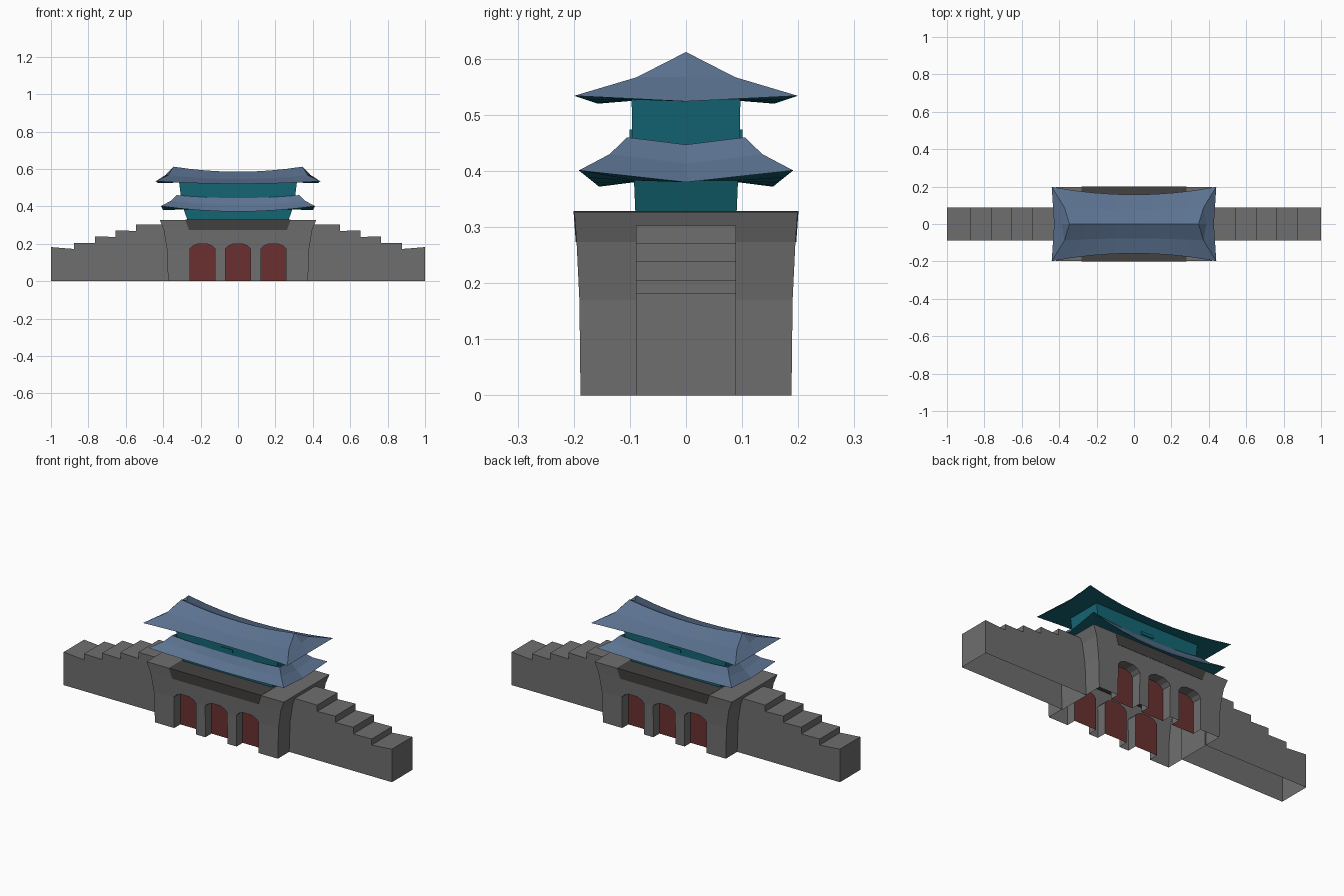
import bpy, bmesh

if "Cube" in bpy.data.objects:
    bpy.data.objects.remove(bpy.data.objects["Cube"])


def material(name, rgb):
    m = bpy.data.materials.new(name)
    m.diffuse_color = (*rgb, 1)
    m.use_nodes = True
    m.node_tree.nodes["Principled BSDF"].inputs["Base Color"].default_value = m.diffuse_color
    return m


STONE = material("grey stone", (0.158, 0.158, 0.158))
DARK = material("dark parapet stone", (0.058, 0.055, 0.052))
RED = material("red door", (0.145, 0.03, 0.03))
TEAL = material("teal timber", (0.007, 0.135, 0.18))
TILE = material("blue grey tile", (0.105, 0.168, 0.28))


def finish(bm, name, mats):
    bmesh.ops.remove_doubles(bm, verts=bm.verts[:], dist=0.0005)
    bmesh.ops.recalc_face_normals(bm, faces=bm.faces[:])
    me = bpy.data.meshes.new(name)
    bm.to_mesh(me)
    bm.free()
    ob = bpy.data.objects.new(name, me)
    bpy.context.collection.objects.link(ob)
    for m in mats:
        me.materials.append(m)
    return ob


def loft(name, rings, mats, caps=True, first_band=0):
    """Skin a stack of closed rings; the first band gets its own material slot."""
    bm = bmesh.new()
    rows = [[bm.verts.new(p) for p in r] for r in rings]
    n = len(rows[0])
    for k in range(len(rows) - 1):
        for i in range(n):
            j = (i + 1) % n
            f = bm.faces.new((rows[k][i], rows[k][j], rows[k + 1][j], rows[k + 1][i]))
            f.material_index = first_band if k == 0 else 0
    if caps:
        bm.faces.new(rows[0][::-1])
        bm.faces.new(rows[-1])
    return finish(bm, name, mats)


def rect(x, y, z):
    return [(-x, -y, z), (x, -y, z), (x, y, z), (-x, y, z)]


def prism(name, profile, y0, y1, mats):
    """Extrude an x-z outline along y."""
    return loft(name, [[(x, y, z) for x, z in profile] for y in (y0, y1)], mats)


def open_bottom(ob):
    bm = bmesh.new()
    bm.from_mesh(ob.data)
    low = [f for f in bm.faces if all(v.co.z < 0.001 for v in f.verts)]
    bmesh.ops.delete(bm, geom=low, context='FACES')
    bm.to_mesh(ob.data)
    bm.free()


# Flared stone gate base
base = loft("gate_base", [rect(0.374, 0.188, 0), rect(0.38, 0.19, 0.17),
                          rect(0.397, 0.195, 0.273), rect(0.418, 0.199, 0.327)],
            [STONE, RED])

# Three arched door niches cut into front and back
ARCH = [(-0.067, -0.1), (0.067, -0.1), (0.067, 0.172), (0.052, 0.188),
        (0.026, 0.199), (-0.026, 0.199), (-0.052, 0.188), (-0.067, 0.172)]
for side in (-1, 1):
    for cx in (-0.19, 0, 0.19):
        y0, y1 = sorted((side * 0.3, side * 0.135))
        cutter = prism("arch_cutter", [(x + cx, z) for x, z in ARCH], y0, y1, [STONE])
        cutter.hide_render = True
        mod = base.modifiers.new("arch", 'BOOLEAN')
        mod.operation = 'DIFFERENCE'
        mod.solver = 'EXACT'
        mod.object = cutter
        bpy.context.view_layer.objects.active = base
        bpy.ops.object.modifier_apply(modifier=mod.name)
        bpy.data.objects.remove(cutter)
# Niche backs are the red doors
for p in base.data.polygons:
    is_door = abs(p.normal.y) > 0.9 and abs(p.center.y) < 0.15
    p.material_index = 1 if is_door else 0
open_bottom(base)

# Dark parapet between the corner blocks
loft("parapet", [rect(0.262, 0.1965, 0.273), rect(0.282, 0.2005, 0.3285)], [DARK])

# Stepped side walls
STEPS = [(0.37, 0), (1.0, 0), (1.0, 0.182), (0.877, 0.172), (0.877, 0.205),
         (0.765, 0.203), (0.765, 0.24), (0.655, 0.236), (0.655, 0.272),
         (0.545, 0.268), (0.545, 0.303), (0.37, 0.303)]
for side, label in ((-1, "left"), (1, "right")):
    wall = prism(label + "_wall", [(side * x, z) for x, z in STEPS], -0.089, 0.089, [STONE])
    open_bottom(wall)

# Timber storeys
loft("lower_storey", [rect(0.268, 0.09, 0.32), rect(0.293, 0.093, 0.39)], [TEAL])
loft("upper_storey", [rect(0.303, 0.095, 0.43), rect(0.315, 0.097, 0.53)], [TEAL])
for side, label in ((-1, "front"), (1, "back")):
    board = [(-0.036, 0.458), (0.036, 0.458), (0.036, 0.474), (-0.036, 0.474)]
    y0, y1 = sorted((side * 0.094, side * 0.101))
    prism(label + "_sill_board", board, y0, y1, [TEAL])


def roof_ring(corner, front_mid, end_mid, n=8):
    """Ring through four corners (x, y, z), bowed towards front (y, z) and end (x, z) middles."""
    X, Y, Z = corner
    ym, zf = front_mid
    xm, ze = end_mid
    half = []
    for i in range(n + 1):
        u = 2 * i / n - 1
        half.append((X * u, -(ym + (Y - ym) * u * u), zf + (Z - zf) * u * u))
    half.append((xm, 0, ze))
    return half + [(-x, -y, z) for x, y, z in half]


# Upper hipped roof: soffit, eave, knee, ridge
loft("upper_roof", [
    roof_ring((0.312, 0.095, 0.527), (0.095, 0.525), (0.312, 0.527)),
    roof_ring((0.44, 0.199, 0.534), (0.157, 0.52), (0.427, 0.524)),
    roof_ring((0.372, 0.088, 0.567), (0.077, 0.545), (0.387, 0.568)),
    roof_ring((0.345, 0, 0.612), (0, 0.585), (0.345, 0.612)),
], [TILE, TEAL], caps=False, first_band=1)

# Lower skirt roof around the upper storey
loft("lower_roof", [
    roof_ring((0.29, 0.092, 0.383), (0.092, 0.38), (0.29, 0.383)),
    roof_ring((0.412, 0.191, 0.401), (0.155, 0.372), (0.4, 0.38)),
    roof_ring((0.358, 0.136, 0.43), (0.12, 0.408), (0.356, 0.413)),
    roof_ring((0.328, 0.105, 0.46), (0.099, 0.444), (0.32, 0.447)),
], [TILE, TEAL], caps=False, first_band=1)
